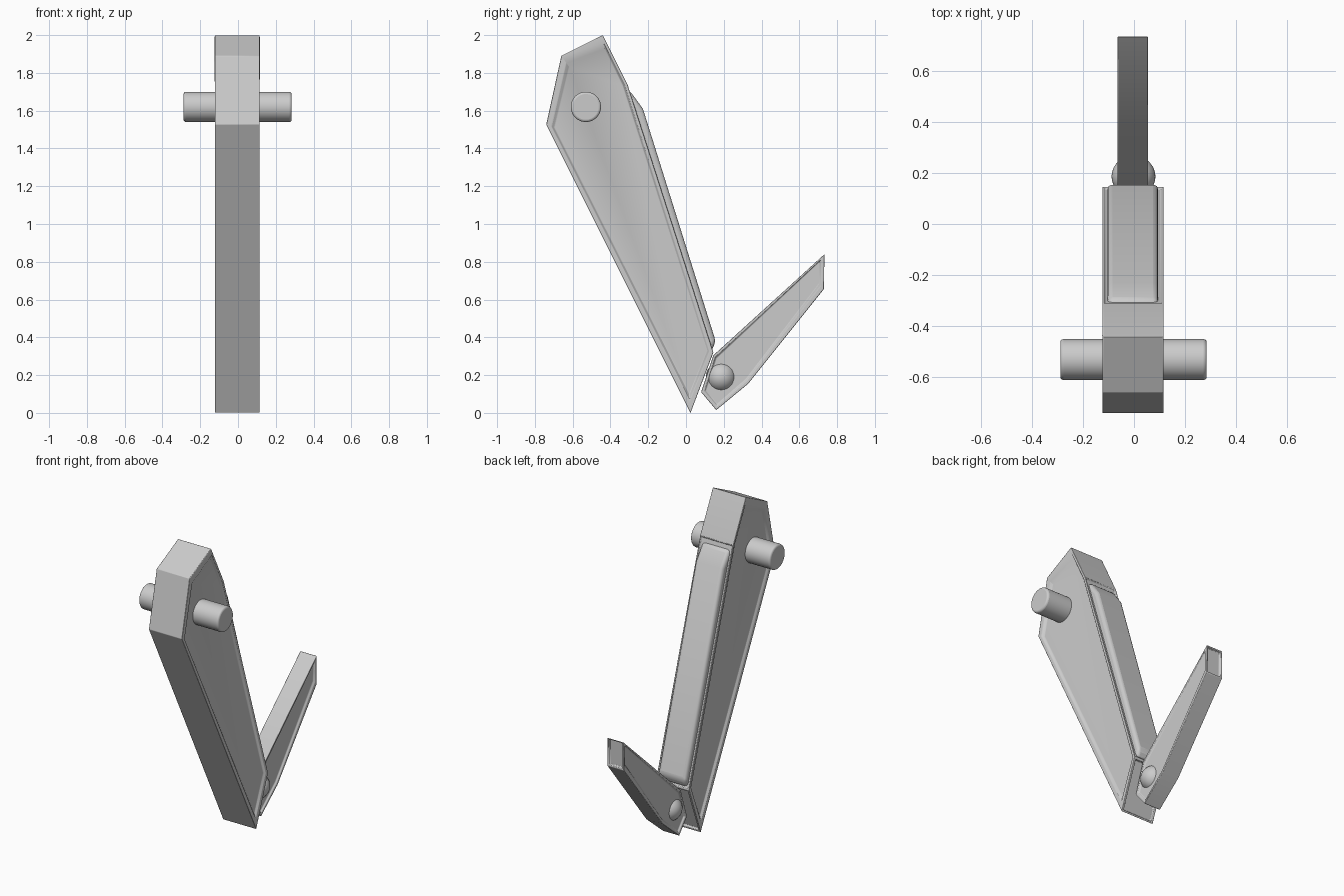
import bpy, bmesh, math
from mathutils import Vector

if "Cube" in bpy.data.objects:
    bpy.data.objects.remove(bpy.data.objects["Cube"])


def finish(ob, bevel=0.0, segments=2):
    if bevel:
        m = ob.modifiers.new("edge_round", 'BEVEL')
        m.width, m.segments, m.limit_method = bevel, segments, 'ANGLE'
        m.angle_limit = math.radians(35)
    bpy.ops.object.select_all(action='DESELECT')
    ob.select_set(True)
    bpy.context.view_layer.objects.active = ob
    bpy.ops.object.shade_smooth_by_angle(angle=math.radians(35))
    return ob


def plate(name, outline, half, x=0.0, floor=None, depth=0.013, end_insets=(), bevel=0.0, segments=2):
    """Plate with a (y, z) profile; optional sunken side panels and sunken edge faces."""
    bm = bmesh.new()
    n = len(outline)

    def ring(pts, px):
        return [bm.verts.new((px + x, p[0], p[1])) for p in pts]

    def bridge(a, b):
        return [bm.faces.new((a[i], a[(i + 1) % n], b[(i + 1) % n], b[i])) for i in range(n)]

    rims = {s: ring(outline, s * half) for s in (-1, 1)}
    walls = bridge(rims[-1], rims[1])
    for s in (-1, 1):
        last = rims[s]
        if floor:
            lip = [Vector(o).lerp(Vector(f), 0.65) for o, f in zip(outline, floor)]
            for pts, px in ((lip, half), (floor, half - depth)):
                nxt = ring(pts, s * px)
                bridge(last, nxt)
                last = nxt
        bm.faces.new(last)
    bmesh.ops.recalc_face_normals(bm, faces=bm.faces[:])
    for i, thick, dep in end_insets:
        bmesh.ops.inset_individual(bm, faces=[walls[i]], thickness=thick)
        bmesh.ops.inset_individual(bm, faces=[walls[i]], thickness=0.006, depth=-dep)
    me = bpy.data.meshes.new(name)
    bm.to_mesh(me)
    bm.free()
    ob = bpy.data.objects.new(name, me)
    bpy.context.collection.objects.link(ob)
    return finish(ob, bevel, segments)


# Long main arm with sunken side panels and sunken lower end
plate("main_arm",
      [(-0.44, 2.0), (-0.66, 1.89), (-0.74, 1.527), (0.024, 0.0), (0.145, 0.32), (-0.31, 1.74)],
      0.119, -0.004,
      [(-0.43, 1.93), (-0.62, 1.83), (-0.697, 1.51), (0.018, 0.10), (0.112, 0.33), (-0.335, 1.735)],
      end_insets=((3, 0.018, 0.014), (4, 0.008, 0.008)), bevel=0.004)

# Rounded ridge along the back of the arm
plate("back_ridge",
      [(-0.36, 1.70), (-0.297, 1.705), (-0.228, 1.61), (0.157, 0.38), (0.135, 0.325), (0.08, 0.36)],
      0.099, -0.005, bevel=0.02, segments=3)

# Short folded blade
plate("short_blade",
      [(0.733, 0.84), (0.73, 0.655), (0.33, 0.155), (0.16, 0.015), (0.08, 0.11), (0.145, 0.305)],
      0.059, -0.005,
      [(0.706, 0.80), (0.706, 0.685), (0.318, 0.178), (0.165, 0.045), (0.105, 0.118), (0.16, 0.29)],
      depth=0.01, end_insets=((0, 0.012, 0.014),), bevel=0.003)

# Pivot pin through the top of the arm
bpy.ops.mesh.primitive_cylinder_add(vertices=40, radius=0.08, depth=0.572,
                                    location=(-0.002, -0.53, 1.62), rotation=(0, math.pi / 2, 0))
bpy.context.object.name = "pivot_pin"
finish(bpy.context.object, 0.012, 3)

# Domed hinge joining the blade
bpy.ops.mesh.primitive_uv_sphere_add(segments=32, ring_count=16, radius=0.081,
                                     location=(-0.002, 0.186, 0.19), rotation=(0, math.pi / 2, 0))
bpy.context.object.name = "hinge_dome"
bpy.context.object.scale = (1, 1, 1.06)
finish(bpy.context.object)
